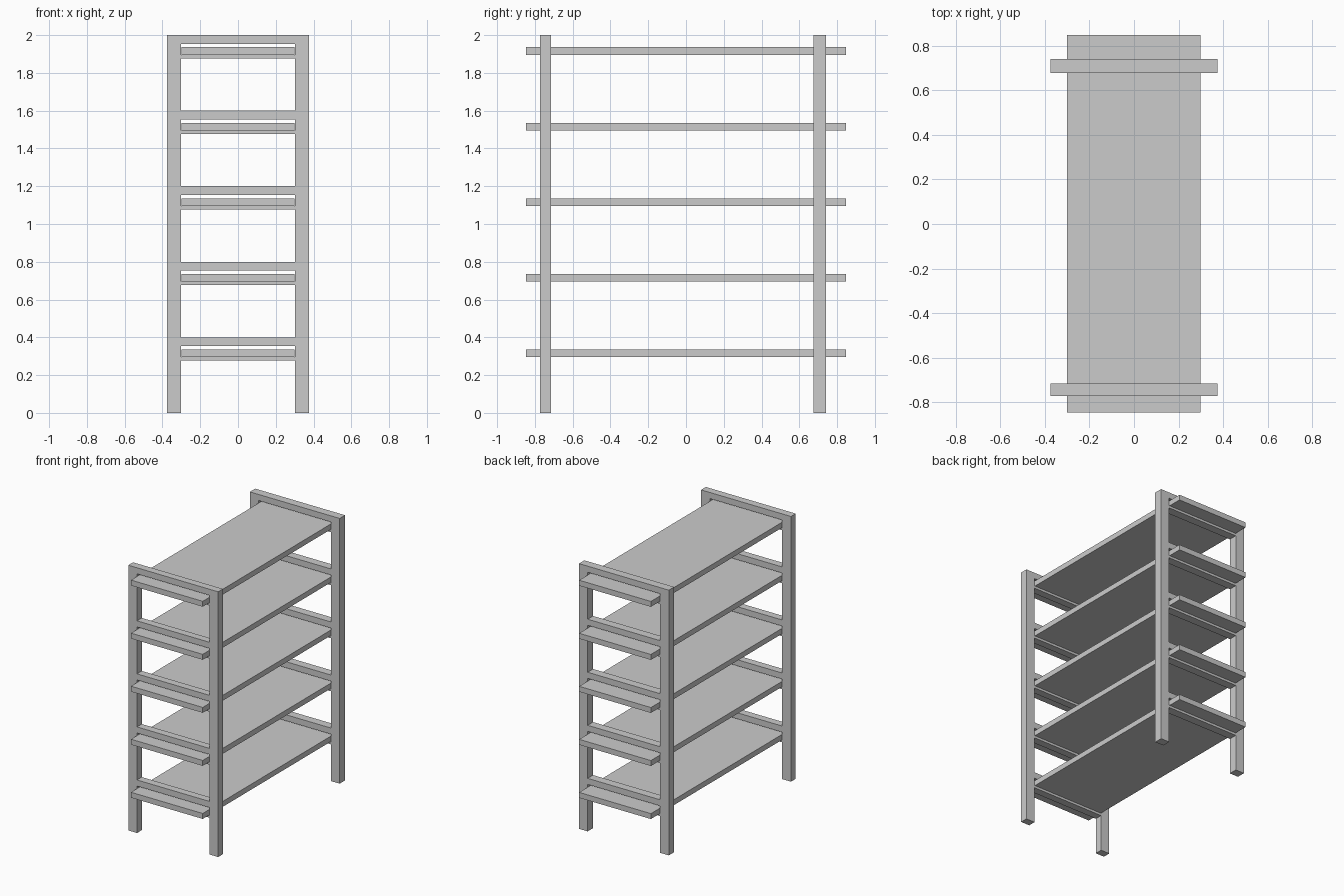
import bpy

if "Cube" in bpy.data.objects:
    bpy.data.objects.remove(bpy.data.objects["Cube"])


def box(name, x, y, z):
    """Axis-aligned box from (min, max) ranges."""
    bpy.ops.mesh.primitive_cube_add(
        size=1, location=[(a + b) / 2 for a, b in (x, y, z)])
    ob = bpy.context.object
    ob.name = name
    ob.scale = [b - a for a, b in (x, y, z)]
    bpy.ops.object.transform_apply(location=False, rotation=False, scale=True)
    return ob


INNER, OUTER = 0.302, 0.375
FRAMES = {"front": (-0.772, -0.715), "back": (0.676, 0.74)}
LEVELS = [0.4 * i for i in range(1, 6)]

# End frames: two posts joined by an upper and a lower rail at each level
for end, depth in FRAMES.items():
    box(end + "_left_post", (-OUTER, -INNER), depth, (0, 2))
    box(end + "_right_post", (INNER, OUTER), depth, (0, 2))
    for n, z in enumerate(LEVELS, 1):
        box(f"{end}_upper_rail_{n}", (-INNER, INNER), depth, (z - 0.046, z))
        # Lower rail carrying the shelf, in two halves
        for side, x in (("left", (-INNER, 0)), ("right", (0, INNER))):
            box(f"{end}_{side}_lower_rail_{n}", x, depth, (z - 0.123, z - 0.105))

# Shelves running through the frames and overhanging both ends
for n, z in enumerate(LEVELS, 1):
    box(f"shelf_{n}", (-0.3, 0.298), (-0.846, 0.847), (z - 0.105, z - 0.064))
